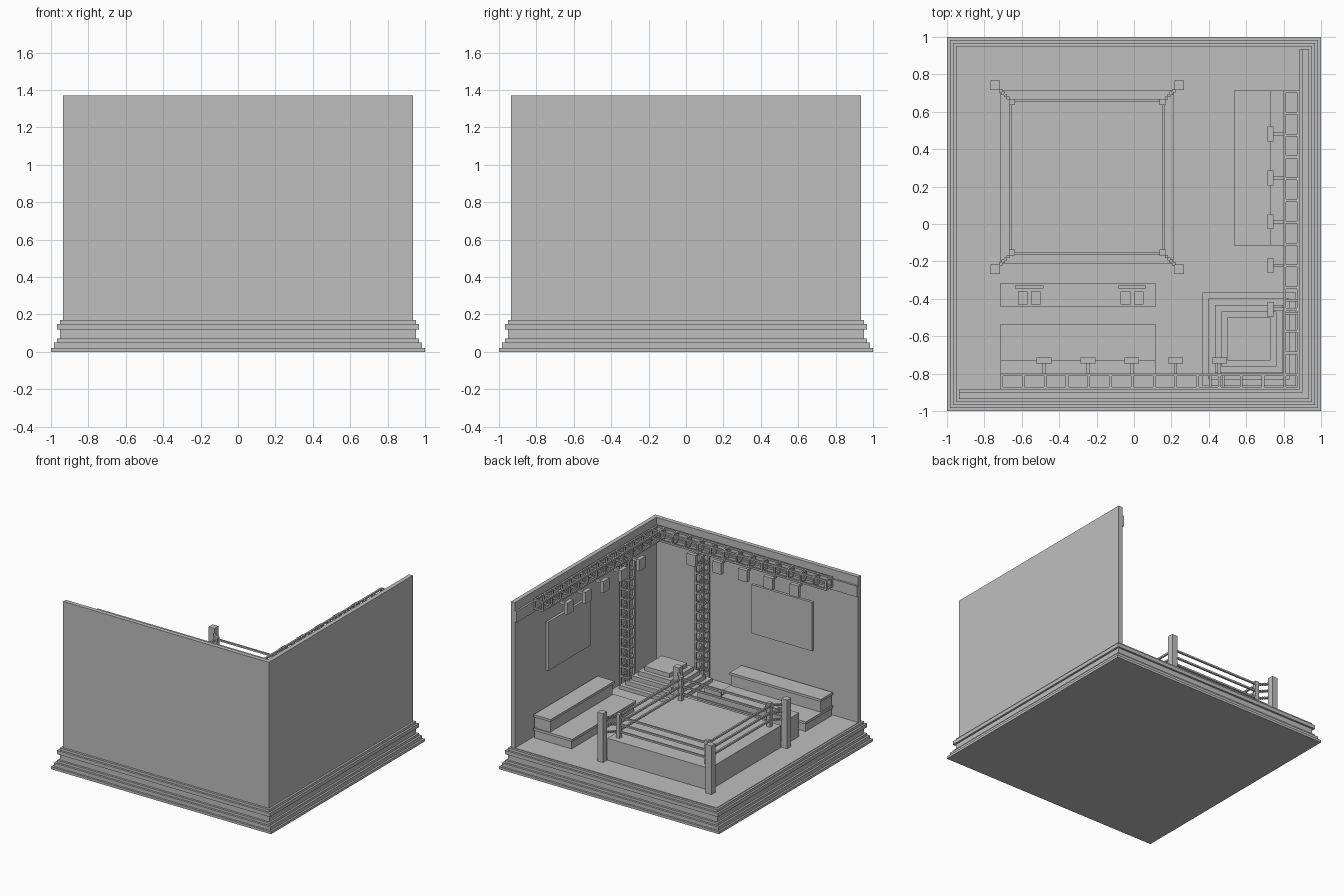
import bpy
import bmesh
from mathutils import Vector

cube = bpy.data.objects.get("Cube")
if cube:
    bpy.data.objects.remove(cube, do_unlink=True)

grey = bpy.data.materials.new("plain grey")
grey.use_nodes = True
COLOUR = (0.52, 0.52, 0.52, 1)
grey.diffuse_color = COLOUR
grey.node_tree.nodes["Principled BSDF"].inputs["Base Color"].default_value = COLOUR

FLOOR = 0.175
WALL = 0.90      # inner wall face
BACK = 0.885     # back of everything fixed to the walls


def box(x0, x1, y0, y1, z0, z1):
    """A box as a (low corner, high corner) pair."""
    return (Vector((min(x0, x1), min(y0, y1), z0)),
            Vector((max(x0, x1), max(y0, y1), z1)))


def square(cx, cy, half, z0, z1):
    return box(cx - half, cx + half, cy - half, cy + half, z0, z1)


def build(name, boxes):
    """Join a list of boxes into one object."""
    bm = bmesh.new()
    for low, high in boxes:
        verts = bmesh.ops.create_cube(bm, size=1)["verts"]
        for v in verts:
            v.co = (low + high) / 2 + v.co * (high - low)
    mesh = bpy.data.meshes.new(name)
    bm.to_mesh(mesh)
    bm.free()
    mesh.materials.append(grey)
    obj = bpy.data.objects.new(name, mesh)
    bpy.context.collection.objects.link(obj)
    return obj


def both_walls(name, boxes):
    """Build on the side wall, then mirror over the diagonal to the front wall."""
    build("side_" + name, boxes)
    build("front_" + name, [box(-a.y, -b.y, -a.x, -b.x, a.z, b.z) for a, b in boxes])


# Moulded base
layers = [(1.0, 0, 0.02), (0.984, 0.02, 0.05), (0.968, 0.05, 0.07),
          (0.952, 0.07, 0.12), (0.968, 0.12, 0.15), (0.952, 0.15, 0.17)]
build("base", [square(0, 0, *layer) for layer in layers])
build("floor", [square(0, 0, 0.935, 0.17, FLOOR)])

# Walls, trim and screens
build("side_wall", [box(WALL, 0.935, -0.935, 0.935, 0.17, 1.37)])
build("front_wall", [box(-0.935, WALL, -0.935, -WALL, 0.17, 1.37)])
both_walls("wall_trim", [box(BACK, WALL, -WALL, 0.935, 1.21, 1.30)])
both_walls("screen", [box(0.88, WALL, -0.02, 0.53, 0.66, 1.06)])

# Two-tier bleachers with overhanging seats
seats = []
for front, bottom, top in [(0.535, FLOOR, 0.26), (0.73, 0.26, 0.37)]:
    seats.append(box(front + 0.01, BACK, -0.105, 0.705, bottom, top - 0.02))
    seats.append(box(front, BACK, -0.115, 0.715, top - 0.02, top))
both_walls("bleachers", seats)

# Overhead lighting truss and its upright
BAR = 0.014
TRUSS_LOW, TRUSS_HIGH = 1.235, 1.32
xs = [(0.80, 0.80 + BAR), (BACK - BAR, BACK)]
zs = [(TRUSS_LOW, TRUSS_LOW + BAR), (TRUSS_HIGH - BAR, TRUSS_HIGH)]
truss = [box(*x, -BACK, 0.715, *z) for x in xs for z in zs]
for i in range(14):
    y = 0.708 - i * 0.1165
    truss += [box(0.80, BACK, y - BAR / 2, y + BAR / 2, *z) for z in zs]
    truss += [box(*x, y - BAR / 2, y + BAR / 2, TRUSS_LOW, TRUSS_HIGH) for x in xs]
both_walls("truss", truss)

ys = [(-0.485, -0.485 + BAR), (-0.40 - BAR, -0.40)]
upright = [box(*x, *y, FLOOR, TRUSS_LOW) for x in xs for y in ys]
for i in range(1, 14):
    z = FLOOR + i * 0.08
    upright += [box(*x, -0.485, -0.40, z, z + BAR) for x in xs]
    upright += [box(0.80, BACK, *y, z, z + BAR) for y in ys]
both_walls("truss_upright", upright)

# Spotlights on short arms
lamps = []
for i in range(5):
    y = 0.48 - i * 0.234
    lamps.append(box(0.715, 0.747, y - 0.04, y + 0.04, 1.16, 1.255))
    lamps.append(box(0.747, 0.80 + BAR, y - 0.009, y + 0.009, 1.215, 1.24))
both_walls("spotlights", lamps)

# Stepped corner stage
build("corner_stage", [square(0.615, -0.615, 0.25 - i * 0.034,
                              FLOOR, 0.205 + i * 0.035) for i in range(5)])

# Ring platform, posts, ropes and rope ties
RX, RY = -0.25, 0.25
DECK = 0.355
corners = [(sx, sy) for sx in (-1, 1) for sy in (-1, 1)]
build("ring_platform", [square(RX, RY, 0.465, FLOOR, DECK)])
build("ring_outer_posts", [square(RX + sx * 0.4925, RY + sy * 0.4925, 0.026,
                                  FLOOR, 0.575) for sx, sy in corners])
build("ring_inner_posts", [square(RX + sx * 0.402, RY + sy * 0.402, 0.016,
                                  DECK, 0.55) for sx, sy in corners])
ropes, ties = [], []
for z in (0.40, 0.46, 0.52):
    for s in (-1, 1):
        near, far = s * 0.401, s * 0.415
        ropes.append(box(RX + near, RX + far, RY - 0.415, RY + 0.415, z, z + BAR))
        ropes.append(box(RX - 0.415, RX + 0.415, RY + near, RY + far, z, z + BAR))
    for sx, sy in corners:
        for d in (0.424, 0.437, 0.45, 0.463):
            ties.append(square(RX + sx * d, RY + sy * d, 0.009, z, z + BAR))
build("ring_ropes", ropes)
build("ring_rope_ties", ties)

# Ringside table with monitors and pads
build("table", [box(-0.715, 0.115, -0.445, -0.315, FLOOR, 0.37)])
monitors, pads = [], []
for x in (-0.56, -0.01):
    monitors.append(box(x - 0.075, x + 0.075, -0.345, -0.33, 0.37, 0.41))
    for side in (-0.035, 0.035):
        pads.append(box(x + side - 0.026, x + side + 0.026, -0.43, -0.362, 0.37, 0.38))
build("table_monitors", monitors)
build("table_pads", pads)
